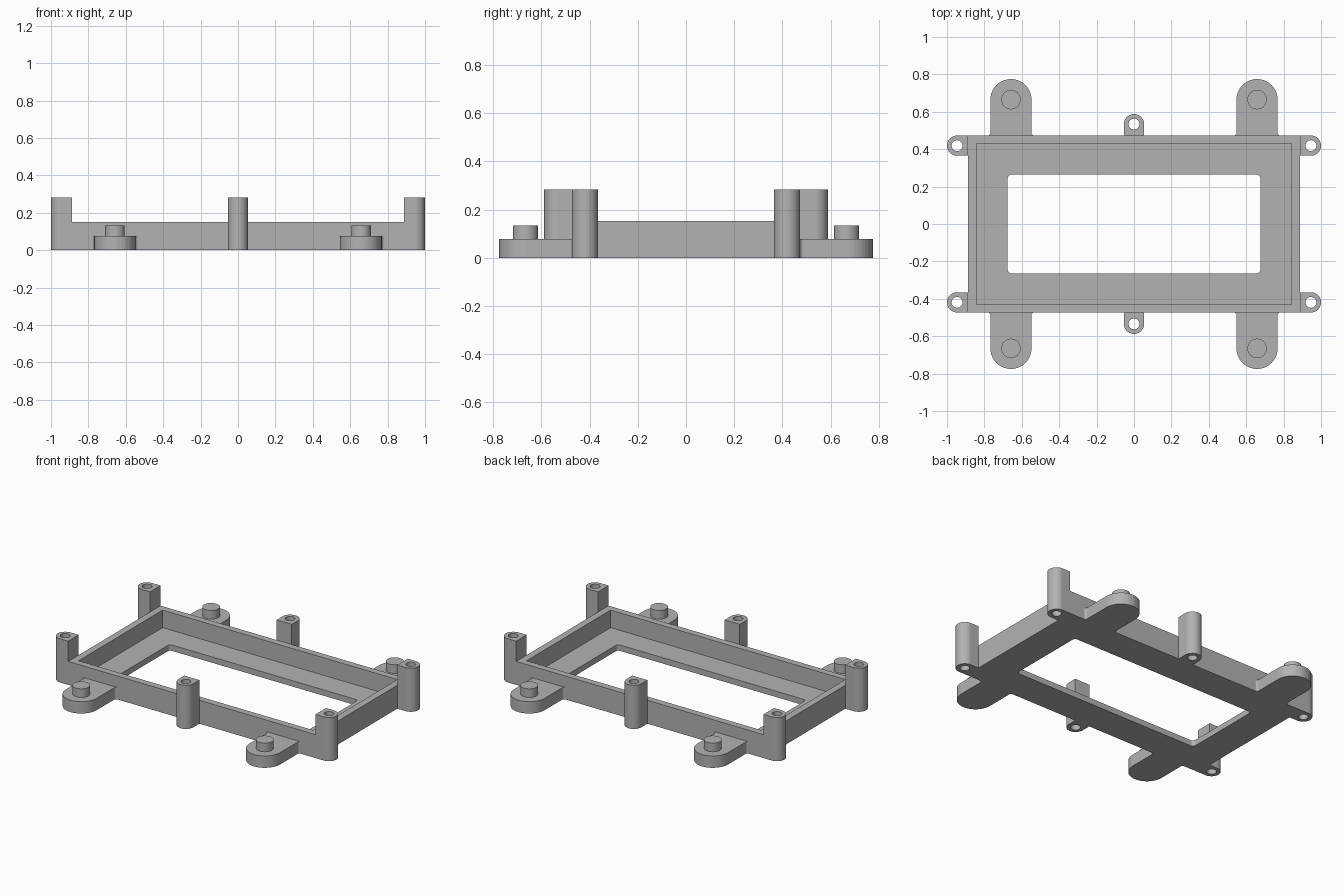
import bpy
import bmesh
from math import cos, sin, pi

if "Cube" in bpy.data.objects:
    bpy.data.objects.remove(bpy.data.objects["Cube"], do_unlink=True)

grey = bpy.data.materials.new("plain grey")
grey.use_nodes = True
grey.diffuse_color = (0.45, 0.45, 0.45, 1)
grey.node_tree.nodes["Principled BSDF"].inputs["Base Color"].default_value = grey.diffuse_color

# Main sizes
FRAME_X, FRAME_Y, FRAME_H = 0.887, 0.473, 0.152
POCKET_X, POCKET_Y, FLOOR_H = 0.842, 0.43, 0.038
POST_R, HOLE_R, POST_H = 0.054, 0.029, 0.283
EAR_X, EAR_Y, EAR_R, EAR_H = 0.658, 0.665, 0.11, 0.077
PEG_R, PEG_TOP = 0.052, 0.133
FILLET = 0.014


def arc(cx, cy, r, start, end, steps):
    """Points along an arc; angles in half turns."""
    angles = [pi * (start + (end - start) * i / steps) for i in range(steps + 1)]
    return [(cx + r * cos(a), cy + r * sin(a)) for a in angles]


def circle(cx, cy, r, steps=32):
    return arc(cx, cy, r, 0, 2, steps)[:-1]


def rectangle(hx, hy, r=0):
    if not r:
        return [(hx, hy), (-hx, hy), (-hx, -hy), (hx, -hy)]
    points = []
    for i, (sx, sy) in enumerate([(1, 1), (-1, 1), (-1, -1), (1, -1)]):
        points += arc(sx * (hx - r), sy * (hy - r), r, i / 2, i / 2 + 0.5, 6)
    return points


def tab(root, centre, r, fillet=0):
    """Round-ended tab pointing along +y from the root line."""
    points = arc(0, centre, r, 0, 1, 20)
    if fillet:
        points += arc(-r - fillet, root + fillet, fillet, 0, -0.5, 5)
        points += arc(r + fillet, root + fillet, fillet, 1.5, 1, 5)
    else:
        points += [(-r, root), (r, root)]
    return points


def solid(name, loops, bottom, top):
    """Extrude an outline, with any holes, between two heights."""
    bm = bmesh.new()
    for loop in loops:
        verts = [bm.verts.new((x, y, bottom)) for x, y in loop]
        for i, v in enumerate(verts):
            bm.edges.new((v, verts[i - 1]))
    bmesh.ops.triangle_fill(bm, use_beauty=True, use_dissolve=False, edges=bm.edges[:])
    made = bmesh.ops.extrude_face_region(bm, geom=bm.faces[:], use_keep_orig=True)
    moved = [g for g in made["geom"] if isinstance(g, bmesh.types.BMVert)]
    bmesh.ops.translate(bm, verts=moved, vec=(0, 0, top - bottom))
    bmesh.ops.recalc_face_normals(bm, faces=bm.faces[:])
    mesh = bpy.data.meshes.new(name)
    bm.to_mesh(mesh)
    bm.free()
    mesh.materials.append(grey)
    obj = bpy.data.objects.new(name, mesh)
    bpy.context.collection.objects.link(obj)
    return obj


# Tray: raised rim around a floor with a large window
solid("rim", [rectangle(FRAME_X, FRAME_Y), rectangle(POCKET_X, POCKET_Y)], 0, FRAME_H)
solid("floor", [rectangle(POCKET_X, POCKET_Y), rectangle(0.676, 0.264, 0.02)], 0, FLOOR_H)

for sy, end in ((-1, "front"), (1, "back")):
    # Middle screw post
    outline = tab(FRAME_Y, 0.534, POST_R)
    loops = [outline, circle(0, 0.534, HOLE_R)]
    solid(f"{end}_middle_post", [[(x, sy * y) for x, y in l] for l in loops], 0, POST_H)

    for sx, side in ((-1, "right"), (1, "left")):
        # Corner screw post, turned to point sideways
        cx, cy = 1 - POST_R, FRAME_Y - POST_R
        loops = [tab(FRAME_X, cx, POST_R), circle(0, cx, HOLE_R)]
        loops = [[(sx * y, sy * (cy + x)) for x, y in l] for l in loops]
        solid(f"{end}_{side}_corner_post", loops, 0, POST_H)

        # Mounting ear with its locating peg
        ear = [(sx * (EAR_X + x), sy * y) for x, y in tab(FRAME_Y, EAR_Y, EAR_R, FILLET)]
        solid(f"{end}_{side}_ear", [ear], 0, EAR_H)
        solid(f"{end}_{side}_peg", [circle(sx * EAR_X, sy * EAR_Y, PEG_R)], EAR_H, PEG_TOP)
